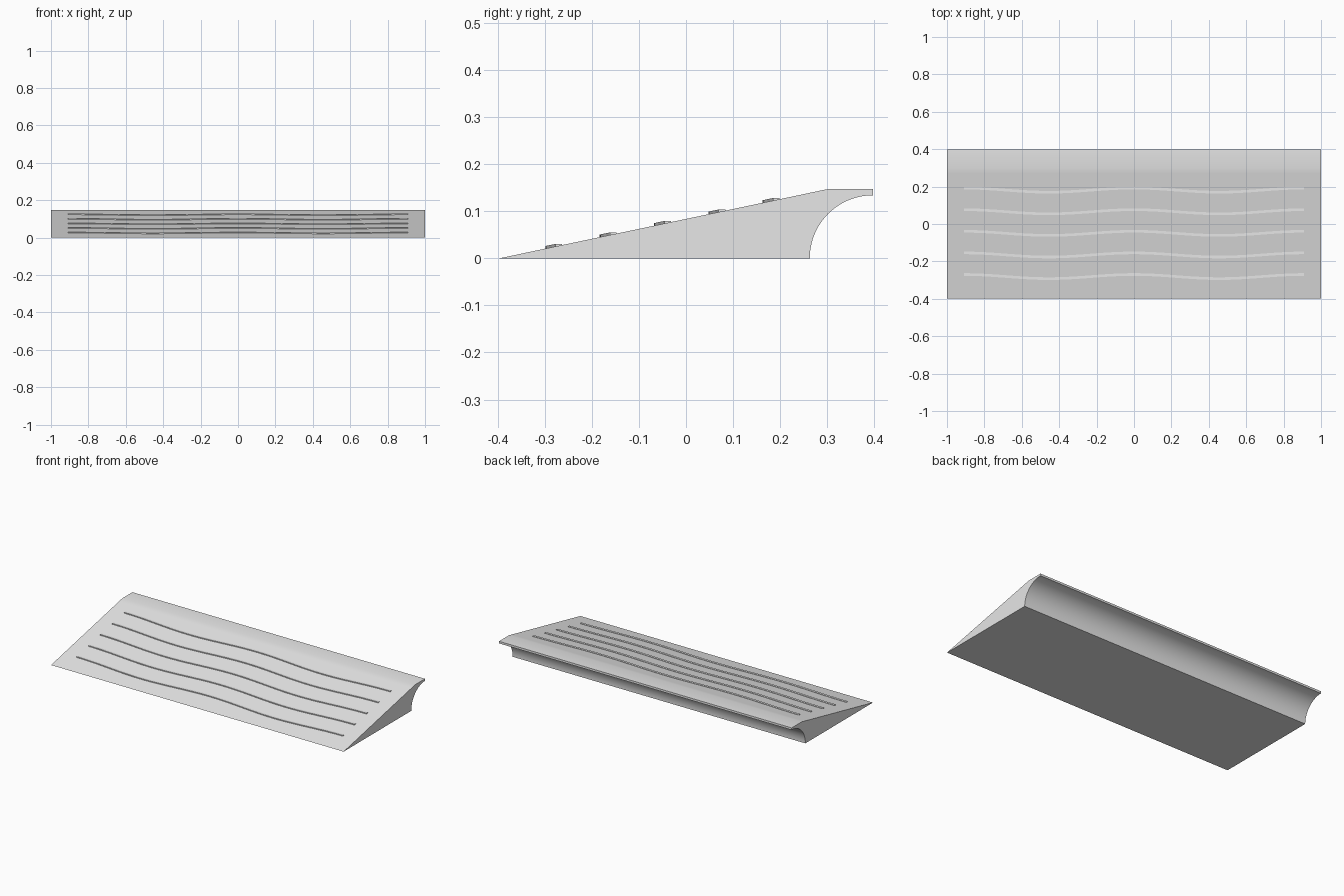
import bpy, bmesh, math

if "Cube" in bpy.data.objects:
    bpy.data.objects.remove(bpy.data.objects["Cube"])

grey = bpy.data.materials.new("plain_grey")
grey.diffuse_color = (0.8, 0.8, 0.8, 1)
grey.use_nodes = True
grey.node_tree.nodes["Principled BSDF"].inputs["Base Color"].default_value = grey.diffuse_color

FRONT, CREST, BACK, TOP = -0.397, 0.30, 0.397, 0.147
RADIUS = 0.134


def ramp_z(y):
    return TOP * (y - FRONT) / (CREST - FRONT)


def sweep(name, sections):
    """Skin a list of equal closed cross-sections and cap both ends."""
    bm = bmesh.new()
    rings = [[bm.verts.new(p) for p in s] for s in sections]
    n = len(rings[0])
    for a, b in zip(rings, rings[1:]):
        for i in range(n):
            j = (i + 1) % n
            bm.faces.new((a[i], a[j], b[j], b[i]))
    bm.faces.new(rings[0])
    bm.faces.new(rings[-1])
    bmesh.ops.recalc_face_normals(bm, faces=bm.faces)
    mesh = bpy.data.meshes.new(name)
    bm.to_mesh(mesh)
    bm.free()
    mesh.materials.append(grey)
    obj = bpy.data.objects.new(name, mesh)
    bpy.context.collection.objects.link(obj)
    bpy.ops.object.select_all(action='DESELECT')
    obj.select_set(True)
    bpy.context.view_layer.objects.active = obj
    bpy.ops.object.shade_smooth_by_angle(angle=math.radians(30))
    return obj


# Wedge body: sloping top, flat crest, concave cove along the back
profile = [(FRONT, 0), (0.27, ramp_z(0.27)), (CREST, TOP), (BACK, TOP)]
for i in range(25):
    a = math.pi / 2 * (1 + i / 24)
    profile.append((BACK + RADIUS * math.cos(a), RADIUS * math.sin(a)))
sweep("ramp_body", [[(x, y, z) for y, z in profile] for x in (-1, 1)])

# Wavy grip ridges with level tops, following the slope
HALF, RISE, SINK, STEPS = 0.007, 0.004, 0.005, 96
for k in range(5):
    sections = []
    for i in range(STEPS + 1):
        x = -0.91 + 1.82 * i / STEPS
        y = -0.281 + 0.1155 * k + 0.011 * math.cos(2 * math.pi * x / 0.91)
        z = ramp_z(y)
        sections.append([(x, y - HALF, z - SINK), (x, y + HALF, z - SINK),
                         (x, y + HALF, z + RISE), (x, y - HALF, z + RISE)])
    sweep(f"grip_ridge_{k + 1}", sections)
